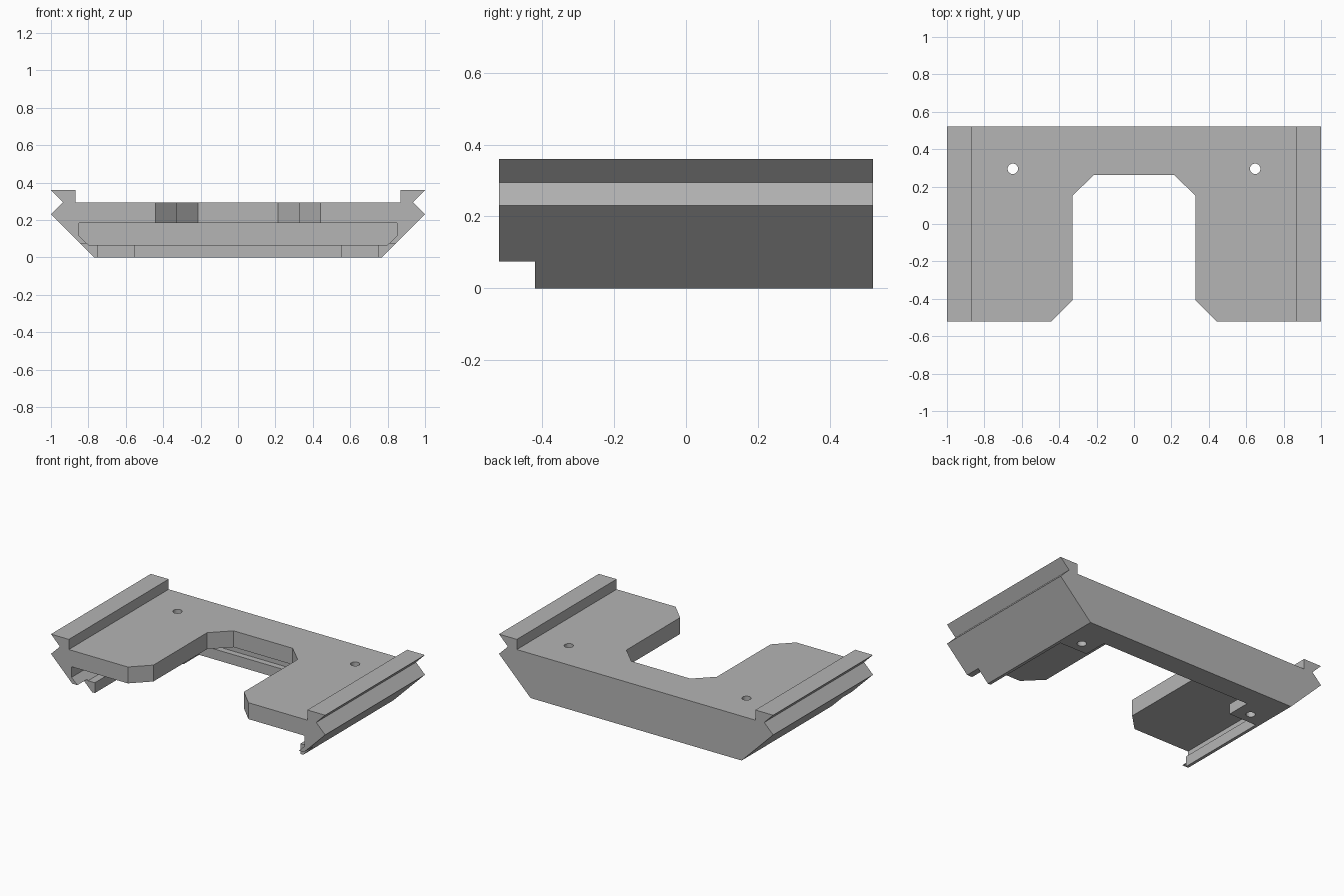
import bpy, bmesh
from mathutils import Vector

cube = bpy.data.objects.get("Cube")
if cube:
    bpy.data.objects.remove(cube, do_unlink=True)

grey = bpy.data.materials.new("light_grey")
grey.use_nodes = True
grey.diffuse_color = (0.46, 0.46, 0.46, 1)
grey.node_tree.nodes["Principled BSDF"].inputs["Base Color"].default_value = (0.46, 0.46, 0.46, 1)


def prism(name, half, axis, start, end):
    """Mirror a half outline across x = 0 and extrude it along y or z."""
    outline = half + [(-x, v) for x, v in reversed(half)]
    bm = bmesh.new()
    place = (lambda x, v: (x, start, v)) if axis == "y" else (lambda x, v: (x, v, start))
    face = bm.faces.new([bm.verts.new(place(x, v)) for x, v in outline])
    out = bmesh.ops.extrude_face_region(bm, geom=[face])
    move = Vector((0, end - start, 0) if axis == "y" else (0, 0, end - start))
    bmesh.ops.translate(bm, vec=move, verts=[g for g in out["geom"] if isinstance(g, bmesh.types.BMVert)])
    bmesh.ops.recalc_face_normals(bm, faces=bm.faces)
    mesh = bpy.data.meshes.new(name)
    bm.to_mesh(mesh)
    bm.free()
    obj = bpy.data.objects.new(name, mesh)
    bpy.context.collection.objects.link(obj)
    return obj


def cut(body, cutter):
    """Subtract a cutter from the body and discard it."""
    mod = body.modifiers.new("cut", "BOOLEAN")
    mod.operation = "DIFFERENCE"
    mod.solver = "EXACT"
    mod.object = cutter
    bpy.context.view_layer.objects.active = body
    bpy.ops.object.modifier_apply(modifier=mod.name)
    bpy.data.objects.remove(cutter, do_unlink=True)


# Bracket body with slanted sides and grooved rails
body = prism("bracket_body",
             [(0.77, 0), (1, 0.23), (0.935, 0.295), (1, 0.36), (0.87, 0.36), (0.87, 0.293)],
             "y", -0.52, 0.52)
body.data.materials.append(grey)

# Slot under the top plate, open at the front
cut(body, prism("slot", [(0.80, 0.068), (0.85, 0.115), (0.85, 0.185)], "y", -0.7, 0.42))

# Floor opening, leaving two screw tabs and thin side lips
cut(body, prism("floor_opening", [(0.75, -0.7), (0.75, 0.22), (0.55, 0.22), (0.55, 0.38)],
                "z", -0.1, 0.12))

# Chamfered U opening in the top plate
cut(body, prism("plate_opening",
                [(0.62, -0.7), (0.33, -0.41), (0.33, 0.15), (0.215, 0.262)], "z", 0.14, 0.5))

# Front notch in the side lips
cut(body, prism("lip_notch", [(1.2, -0.7), (1.2, -0.42)], "z", -0.1, 0.075))

# Screw holes
for side in (-1, 1):
    bpy.ops.mesh.primitive_cylinder_add(vertices=32, radius=0.028, depth=1,
                                        location=(side * 0.648, 0.295, 0.2))
    cut(body, bpy.context.object)

# One flat colour throughout
body.data.materials.clear()
body.data.materials.append(grey)
for poly in body.data.polygons:
    poly.material_index = 0
    poly.use_smooth = False
